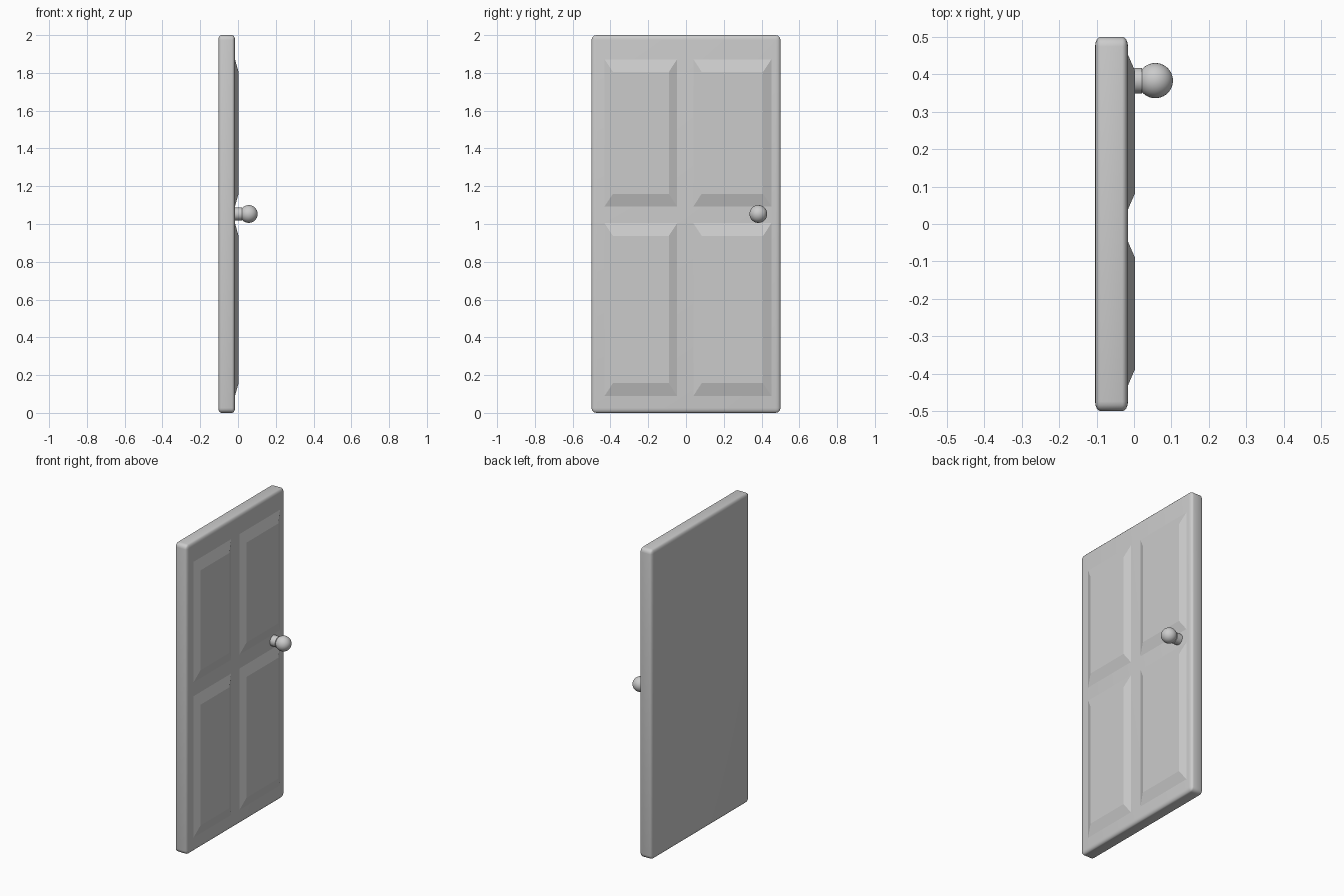
import bpy, bmesh, math
from mathutils import Matrix, Vector

if "Cube" in bpy.data.objects:
    bpy.data.objects.remove(bpy.data.objects["Cube"])

FACE_X = -0.016   # front surface of the slab
BACK_X = -0.104


def add_object(name, bm):
    bmesh.ops.recalc_face_normals(bm, faces=bm.faces)
    mesh = bpy.data.meshes.new(name)
    bm.to_mesh(mesh)
    bm.free()
    obj = bpy.data.objects.new(name, mesh)
    bpy.context.collection.objects.link(obj)
    return obj


def shade_smooth(obj, degrees):
    bpy.ops.object.select_all(action='DESELECT')
    obj.select_set(True)
    bpy.context.view_layer.objects.active = obj
    bpy.ops.object.shade_smooth_by_angle(angle=math.radians(degrees))


# Slab: rounded block, its rounding squashed a little through the thickness
squash = 0.6
bm = bmesh.new()
bmesh.ops.create_cube(bm, size=1)
bmesh.ops.scale(bm, vec=((FACE_X - BACK_X) / squash, 1, 2), verts=bm.verts)
bmesh.ops.bevel(bm, geom=bm.edges[:], offset=0.026, segments=4,
                profile=0.5, affect='EDGES')
bmesh.ops.scale(bm, vec=(squash, 1, 1), verts=bm.verts)
bmesh.ops.translate(bm, vec=((FACE_X + BACK_X) / 2, 0, 1), verts=bm.verts)
shade_smooth(add_object("door_slab", bm), 40)


# Raised panels: shallow frustums with bevelled borders
def raised_panel(name, y0, y1, z0, z1, inset_y=0.044, inset_z=0.067):
    bm = bmesh.new()
    rings = []
    for x, k in ((FACE_X - 0.01, 0), (FACE_X, 0), (0.003, 1)):
        a, b = y0 + k * inset_y, y1 - k * inset_y
        c, d = z0 + k * inset_z, z1 - k * inset_z
        rings.append([bm.verts.new((x, y, z))
                      for y, z in ((a, c), (b, c), (b, d), (a, d))])
    for low, high in zip(rings, rings[1:]):
        for i in range(4):
            j = (i + 1) % 4
            bm.faces.new((low[i], low[j], high[j], high[i]))
    bm.faces.new(rings[0])
    bm.faces.new(rings[-1])
    add_object(name, bm)


for side, y0, y1 in (("left", -0.431, -0.047), ("right", 0.039, 0.452)):
    for level, z0, z1 in (("lower", 0.09, 1.004), ("upper", 1.093, 1.872)):
        raised_panel(f"{level}_{side}_panel", y0, y1, z0, z1)

# Knob: ball on a short round stem, both pointing along x
KNOB_Y, KNOB_Z = 0.383, 1.053
bm = bmesh.new()
stem_start, stem_end = FACE_X - 0.01, 0.021
bmesh.ops.create_cone(
    bm, cap_ends=True, segments=32, radius1=0.034, radius2=0.034,
    depth=stem_end - stem_start,
    matrix=Matrix.Translation(((stem_start + stem_end) / 2, KNOB_Y, KNOB_Z))
    @ Matrix.Rotation(math.pi / 2, 4, 'Y'))
shade_smooth(add_object("knob_stem", bm), 40)

bm = bmesh.new()
bmesh.ops.create_uvsphere(
    bm, u_segments=32, v_segments=20, radius=0.047,
    matrix=Matrix.Translation((0.057, KNOB_Y, KNOB_Z))
    @ Matrix.Rotation(math.pi / 2, 4, 'Y'))
# flat seat where the ball meets the stem
cut = bmesh.ops.bisect_plane(bm, geom=bm.verts[:] + bm.edges[:] + bm.faces[:],
                             plane_co=Vector((stem_end, 0, 0)),
                             plane_no=Vector((-1, 0, 0)), clear_outer=True)
bmesh.ops.holes_fill(bm, edges=[e for e in bm.edges if e.is_boundary], sides=0)
shade_smooth(add_object("knob_ball", bm), 40)
